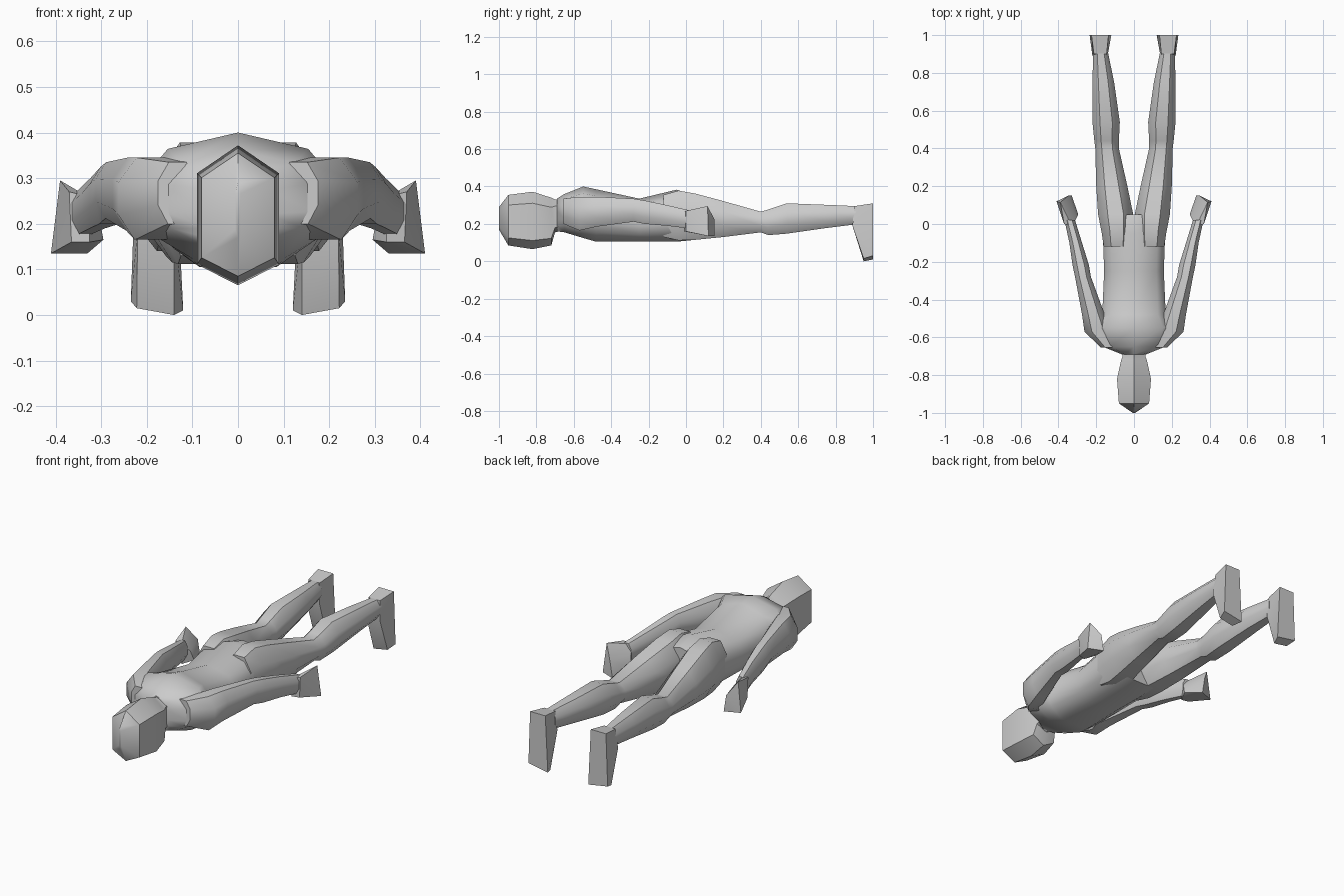
import bpy, bmesh

if "Cube" in bpy.data.objects:
    bpy.data.objects.remove(bpy.data.objects["Cube"])

# unit cross-sections (x, z), each scaled into a section's bounding box
LIMB = [(-.45, 1), (.45, 1), (1, .4), (1, -.4), (.5, -1), (-.5, -1), (-1, -.4), (-1, .4)]
HEAD = [(0, 1), (1, .6), (1, -.7), (0, -1), (-1, -.7), (-1, .6)]
HALF = [(.75, .74), (1, .3), (1, -.3), (.88, -.66), (.5, -1)]
TORSO = [(0, 1)] + HALF + [(-x, z) for x, z in reversed(HALF)]


def finish(name, bm, mirror=False, angle=0.75):
    bmesh.ops.recalc_face_normals(bm, faces=bm.faces)
    me = bpy.data.meshes.new(name)
    bm.to_mesh(me)
    bm.free()
    ob = bpy.data.objects.new(name, me)
    bpy.context.collection.objects.link(ob)
    if mirror:
        ob.modifiers.new("mirror", 'MIRROR')
    bpy.ops.object.select_all(action='DESELECT')
    ob.select_set(True)
    bpy.context.view_layer.objects.active = ob
    bpy.ops.object.shade_smooth_by_angle(angle=angle)
    return ob


def loft(name, profile, sections, mirror=False):
    """Skin a profile through sections (y, x0, x1, z0, z1)."""
    bm = bmesh.new()
    rings = []
    for y, x0, x1, z0, z1 in sections:
        rings.append([bm.verts.new(((x0 + x1) / 2 + px * (x1 - x0) / 2, y,
                                    (z0 + z1) / 2 + pz * (z1 - z0) / 2))
                      for px, pz in profile])
    n = len(profile)
    for a, b in zip(rings, rings[1:]):
        for i in range(n):
            j = (i + 1) % n
            bm.faces.new((a[i], a[j], b[j], b[i]))
    bm.faces.new(rings[0])
    bm.faces.new(rings[-1])
    return finish(name, bm, mirror)


def hull(name, points):
    bm = bmesh.new()
    for p in points:
        bm.verts.new(p)
    res = bmesh.ops.convex_hull(bm, input=bm.verts)
    loose = [v for v in bm.verts if not v.link_faces]
    bmesh.ops.delete(bm, geom=loose, context='VERTS')
    return finish(name, bm, True, 0.6)


def centred(rows):
    return [(y, -w, w, z0, z1) for y, w, z0, z1 in rows]


# head and neck
loft("head", HEAD, centred([
    (-1.0, .006, .17, .29), (-.95, .08, .085, .355), (-.82, .09, .065, .372),
    (-.72, .068, .085, .34), (-.70, .06, .155, .33), (-.64, .06, .17, .33)]))

# torso from neck to crotch
loft("torso", TORSO, centred([
    (-.69, .065, .16, .335), (-.65, .165, .155, .36), (-.55, .205, .125, .40),
    (-.48, .168, .105, .385), (-.25, .158, .105, .335), (-.05, .165, .105, .383),
    (.05, .175, .115, .35)]))

# legs from buttock to ankle
loft("leg", LIMB, [
    (-.12, .02, .16, .13, .355), (-.04, .01, .172, .112, .378),
    (.05, .004, .19, .115, .362), (.2, .035, .20, .13, .322),
    (.4, .08, .205, .155, .265), (.44, .08, .21, .14, .277),
    (.54, .075, .22, .148, .31), (.75, .105, .22, .178, .302),
    (.91, .138, .216, .198, .295)], True)

# feet with the toes pointing down
hull("foot", [
    (.145, .90, .295), (.212, .90, .295), (.135, 1, .31), (.225, 1, .31),
    (.14, .89, .19), (.22, .89, .19), (.14, .95, 0), (.222, .95, .015),
    (.12, 1, .01), (.235, 1, .03)])

# arms from shoulder to wrist
loft("arm", LIMB, [
    (-.655, .09, .175, .2, .335), (-.57, .12, .262, .165, .345),
    (-.48, .155, .275, .185, .345), (-.28, .228, .312, .212, .335),
    (-.22, .238, .325, .2, .325), (-.1, .275, .342, .19, .3),
    (.02, .312, .368, .175, .272)], True)

# hands held beside the hips
hull("hand", [
    (.33, .152, .135), (.41, .12, .135), (.39, .115, .295), (.345, .152, .225),
    (.295, .05, .165), (.305, .03, .22), (.37, 0, .27), (.33, -.01, .26),
    (.365, 0, .16), (.325, -.01, .16)])
